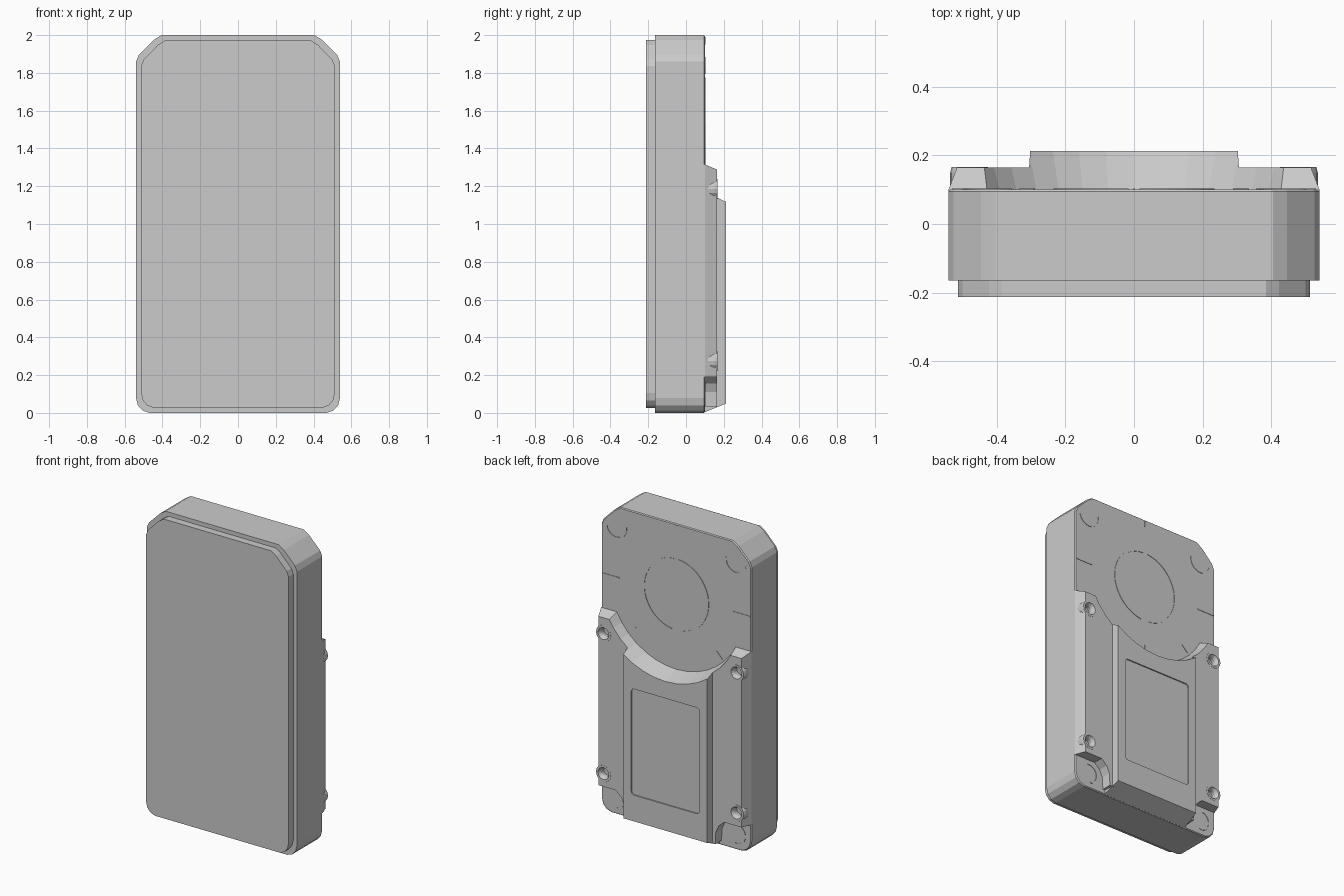
import bpy, bmesh, math

if "Cube" in bpy.data.objects:
    bpy.data.objects.remove(bpy.data.objects["Cube"], do_unlink=True)

grey = bpy.data.materials.new("plain_grey")
grey.use_nodes = True
colour = (0.6, 0.6, 0.6, 1)
grey.diffuse_color = colour
grey.node_tree.nodes["Principled BSDF"].inputs["Base Color"].default_value = colour

BACK, WING, PLATE = 0.10, 0.165, 0.213   # depths of the three rear levels
DIAL = 1.54                              # height of the dial centre


def loft(name, sections):
    """Join matching x-z outlines placed at successive y depths into a solid."""
    bm = bmesh.new()
    rings = [[bm.verts.new((x, y, z)) for x, z in pts] for y, pts in sections]
    n = len(rings[0])
    for a, b in zip(rings, rings[1:]):
        for i in range(n):
            j = (i + 1) % n
            bm.faces.new((a[i], a[j], b[j], b[i]))
    bm.faces.new(rings[0])
    bm.faces.new(rings[-1])
    bmesh.ops.recalc_face_normals(bm, faces=bm.faces)
    mesh = bpy.data.meshes.new(name)
    bm.to_mesh(mesh)
    bm.free()
    mesh.materials.append(grey)
    obj = bpy.data.objects.new(name, mesh)
    bpy.context.collection.objects.link(obj)
    return obj


def combine(obj, tool, operation="DIFFERENCE"):
    mod = obj.modifiers.new("combine", "BOOLEAN")
    mod.operation, mod.object, mod.solver = operation, tool, "EXACT"
    bpy.context.view_layer.objects.active = obj
    bpy.ops.object.modifier_apply(modifier=mod.name)
    bpy.data.objects.remove(tool, do_unlink=True)


def circle(cx, cz, r, n=16):
    return [(cx + r * math.cos(math.tau * i / n), cz + r * math.sin(math.tau * i / n))
            for i in range(n)]


def mirrored(half):
    return half + [(-x, z) for x, z in reversed(half)]


def rounded_rect(x, z0, z1, r):
    half = []
    for cz, start in ((z0 + r, -90), (z1 - r, 0)):
        for k in range(4):
            a = math.radians(start + 30 * k)
            half.append((x - r + r * math.cos(a), cz + r * math.sin(a)))
    return mirrored(half)


def case_outline(d):
    """Case silhouette, clipped at the top and rounded below, shrunk by d."""
    half = [(0.47, 0), (0.505, 0.012), (0.53, 0.04), (0.54, 0.08),
            (0.54, 1.86), (0.525, 1.895), (0.445, 1.975), (0.405, 2.0)]
    return mirrored([(x * (1 - d / 0.54), 1 + (z - 1) * (1 - d)) for x, z in half])


def dial_cutter():
    return loft("dial_cutter", [(0.05, circle(0, DIAL, 0.468, 40)),
                                (0.30, circle(0, DIAL, 0.548, 40))])


def mark(name, pts):
    return loft(name, [(BACK - 0.01, pts), (BACK + 0.003, pts)])


def arc_mark(name, cx, cz, r, a0, a1, n=14):
    angles = [math.radians(a0 + (a1 - a0) * i / n) for i in range(n + 1)]
    ring = [(cx + q * math.cos(a), cz + q * math.sin(a))
            for q, seq in ((r, angles), (r - 0.007, angles[::-1])) for a in seq]
    mark(name, ring)


def tick(name, angle, r0, r1, w=0.003):
    c, s = math.cos(math.radians(angle)), math.sin(math.radians(angle))
    mark(name, [(r * c - e * s, DIAL + r * s + e * c)
                for r, e in ((r0, -w), (r1, -w), (r1, w), (r0, w))])


# Case and front panel
loft("case", [(-0.165, case_outline(0)), (BACK - 0.006, case_outline(0)),
              (BACK, case_outline(0.005))])
loft("front_panel", [(-0.213, case_outline(0.027)), (-0.15, case_outline(0.027))])

# Raised central plate with a sloped foot, dial cutout and sunken label panel
plate = loft("central_plate", [
    (0.08, [(-0.31, 0.004), (0.31, 0.004), (0.31, 1.3), (-0.31, 1.3)]),
    (BACK, [(-0.31, 0.004), (0.31, 0.004), (0.31, 1.3), (-0.31, 1.3)]),
    (PLATE, [(-0.302, 0.05), (0.302, 0.05), (0.302, 1.3), (-0.302, 1.3)])])
combine(plate, dial_cutter())
label = rounded_rect(0.245, 0.22, 0.91, 0.02)
combine(plate, loft("label_cutter", [(PLATE - 0.008, label), (0.25, label)]))

# Side wings with screw bosses, notched at the lower corners
for s, side in ((1, "left"), (-1, "right")):
    low = [(0.29, 0.03), (0.325, 0.03), (0.33, 0.11), (0.35, 0.155), (0.39, 0.19)]
    base = low + [(0.54, 0.19), (0.54, 1.315), (0.29, 1.315)]
    top = low + [(0.515, 0.19), (0.515, 1.288), (0.29, 1.288)]
    flip = lambda pts: [(s * x, z) for x, z in pts]
    wing = loft(side + "_wing", [(0.08, flip(base)), (BACK, flip(base)), (WING, flip(top))])
    combine(wing, dial_cutter())
    for z in (0.275, 1.185):
        x = s * 0.478
        combine(wing, loft("boss", [(0.085, circle(x, z, 0.057)), (0.15, circle(x, z, 0.057)),
                                    (WING + 0.001, circle(x, z, 0.053))]), "UNION")
        combine(wing, loft("screw_hole", [(0.12, circle(x, z, 0.028)), (0.145, circle(x, z, 0.028)),
                                          (0.18, circle(x, z, 0.046))]))
    # Corner pad outlines
    start = 170 if s > 0 else 190
    arc_mark(side + "_top_pad_line", s * 0.43, 1.87, 0.075, start, start + 180)
    arc_mark(side + "_bottom_pad_line", s * 0.435, 0.1, 0.065, start - 90, start + 90)
    # Dial ring halves and ticks
    arc_mark(side + "_dial_ring", 0, DIAL, 0.235, 90 - s * 4, 90 - s * 172, 24)
    tick(side + "_side_tick", 90 - s * 90, 0.41, 0.53)
    tick(side + "_diagonal_tick", 90 - s * 135, 0.41, 0.47)
tick("lower_tick", -90, 0.4, 0.475)
tick("upper_tick", 90, 0.41, 0.45)
